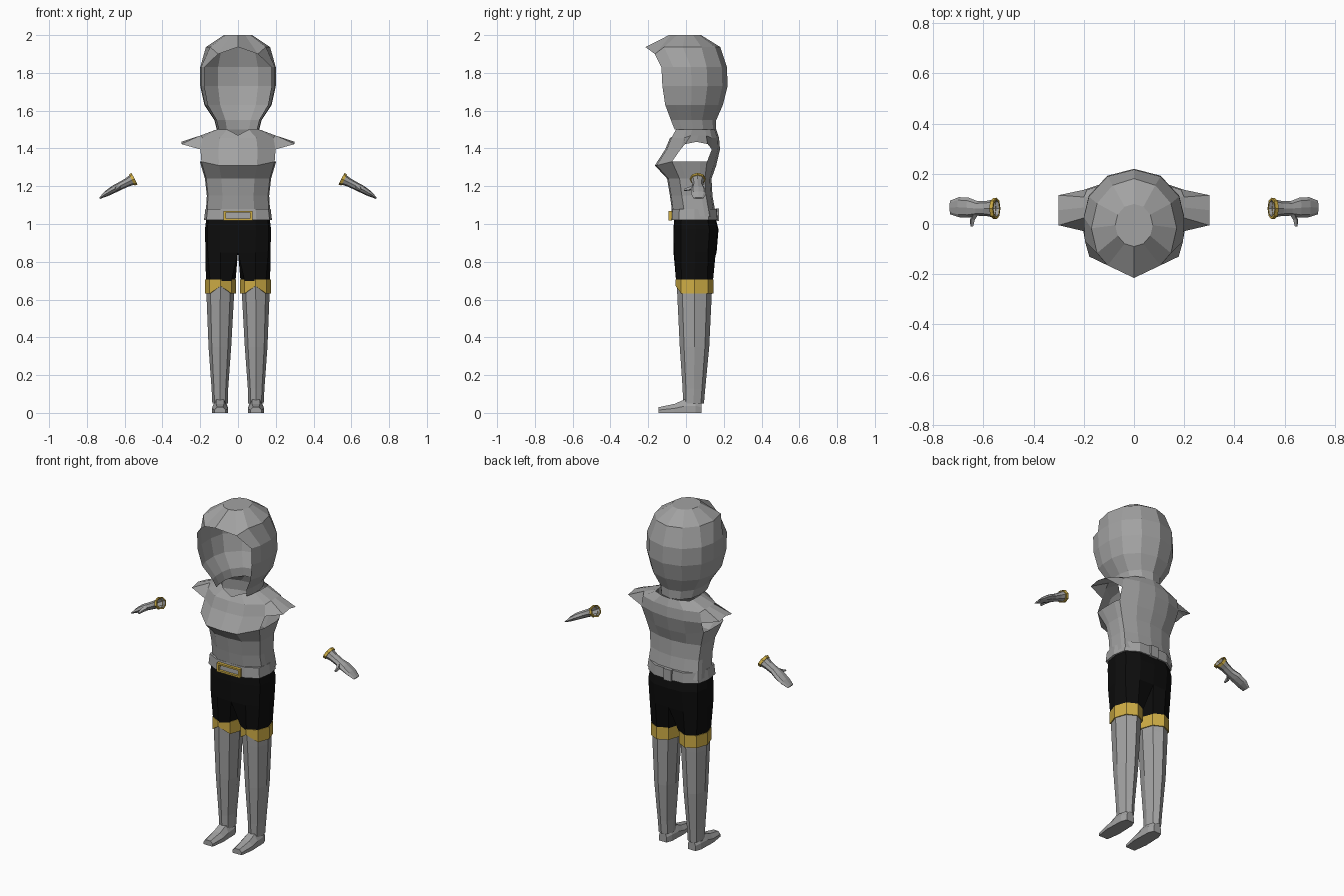
import bpy, bmesh, math
from mathutils import Vector

if "Cube" in bpy.data.objects:
    bpy.data.objects.remove(bpy.data.objects["Cube"])


def material(name, col):
    m = bpy.data.materials.new(name)
    m.diffuse_color = (*col, 1)
    m.use_nodes = True
    m.node_tree.nodes["Principled BSDF"].inputs["Base Color"].default_value = m.diffuse_color
    return m


GREY = material("cloth grey", (0.36, 0.36, 0.36))
GOLD = material("trim gold", (0.62, 0.42, 0.06))
BLACK = material("shorts black", (0.004, 0.004, 0.004))

# Half outlines from front centre to back centre: width and depth fractions
BODY = ((0, 0), (.54, .02), (.93, .17), (1, .5), (.92, .8), (.53, .98), (0, 1))
COAT = ((0, 0), (.5, .03), (.96, .28), (1, .42), (1, .58), (1, .74), (.96, .85), (.5, .96), (0, 1))
HOOD = ((.89, 0), (.98, .18), (1, .45), (.9, .69), (.53, .92), (0, 1))


def half(shape, z, w, front, back):
    return [(w * u, front + (back - front) * v, z) for u, v in shape]


def octagon(cx, cy, rx, ry, z):
    return [(cx + rx * math.sin(a), cy - ry * math.cos(a), z)
            for a in (math.tau * i / 8 for i in range(8))]


def part(name, mat, rows, closed=False, caps=(), skip=(), mirror=True):
    """Skin faces between rows of points, then mirror across x."""
    bm = bmesh.new()
    for side in ((1, -1) if mirror else (1,)):
        vs = [[bm.verts.new((side * x, y, z)) for x, y, z in r] for r in rows]
        for i in range(len(vs) - 1):
            n = len(vs[i])
            for j in range(n if closed else n - 1):
                if (i, j) in skip:
                    continue
                k = (j + 1) % n
                bm.faces.new((vs[i][j], vs[i][k], vs[i + 1][k], vs[i + 1][j]))
        for c in caps:
            bm.faces.new(vs[c])
    bmesh.ops.remove_doubles(bm, verts=bm.verts, dist=0.0005)
    bmesh.ops.recalc_face_normals(bm, faces=bm.faces)
    me = bpy.data.meshes.new(name)
    bm.to_mesh(me)
    bm.free()
    me.materials.append(mat)
    ob = bpy.data.objects.new(name, me)
    bpy.context.collection.objects.link(ob)


def box(name, mat, x0, x1, y0, y1, z0, z1):
    part(name, mat, [[(x0, y0, z), (x1, y0, z), (x1, y1, z), (x0, y1, z)] for z in (z0, z1)],
         closed=True, caps=(0, 1), mirror=False)


# Hood crown, down to the peaked rim
def arc(z, rx, ry, cy):
    return [(rx * math.sin(a), cy - ry * math.cos(a), z)
            for a in (math.pi * i / 6 for i in range(7))]


rim = arc(1.937, .17, .198, -.017)
rim[1] = (.105, -.165, 1.9)
part("hood_crown", GREY, [arc(2, .075, .085, -.005), rim], caps=(0,))

# Hood sides and back, open at the face
part("hood_sides", GREY, [rim[1:]] + [half(HOOD, *r) for r in (
    (1.83, .2, -.13, .217), (1.73, .2, -.125, .22), (1.63, .178, -.11, .195),
    (1.55, .125, -.08, .16), (1.5, .112, -.06, .16))])

# Jacket: neckline, flared shoulders, open armholes, chest ridge, waist
coat = [half(COAT, *r) for r in (
    (1.5, .115, -.06, .16), (1.455, .195, -.085, .175), (1.395, .207, -.11, .18),
    (1.31, .202, -.165, .16), (1.24, .175, -.1, .135), (1.15, .165, -.085, .14),
    (1.04, .172, -.07, .16))]
coat[0][0] = (0, -.06, 1.47)
for j in (3, 4, 5):
    coat[1][j] = (.2, coat[1][j][1], 1.468)
    coat[2][j] = (.3, .055 + .06 * (j - 4), 1.435 - .012 * abs(j - 4))
for j in range(2, 7):
    x, y, z = coat[3][j]
    coat[3][j] = (x, y, z + .02)
part("jacket", GREY, coat, skip={(2, j) for j in range(2, 6)})

# Belt: hollow band
part("belt", GREY, [half(BODY, *r) for r in (
    (1.08, .16, -.065, .15), (1.08, .173, -.076, .165),
    (1.02, .18, -.08, .168), (1.02, .16, -.065, .15))])

# Buckle frame and rear belt loop
for s in (-1, 1):
    box("buckle_side", GOLD, s * .07 - .006, s * .07 + .006, -.092, -.074, 1.018, 1.07)
for z in (1.018, 1.06):
    box("buckle_bar", GOLD, -.064, .064, -.092, -.074, z, z + .01)
box("belt_loop", GREY, -.025, .025, .155, .176, 1.015, 1.083)

# Shorts: hips, then two legs
hip = half(BODY, .85, .172, -.066, .162)
hem = octagon(.092, .045, .078, .097, .69)
part("shorts_hips", BLACK, [half(BODY, 1.03, .168, -.062, .157),
                            half(BODY, .97, .175, -.067, .172), hip])
part("shorts_legs", BLACK, [hip + [(0, .045, .85)], hem[-1:] + hem[:-1]], closed=True)

# Gold stocking tops with a raised front notch
cuff = [octagon(.092, .045, .082 * f, .1 * f, z)
        for f, z in ((.93, .705), (1, .705), (1, .632), (.93, .632))]
for row in cuff[2:]:
    row[0] = (row[0][0], row[0][1], .672)
part("stocking_band", GOLD, cuff, closed=True)

# Stockings
part("stocking", GREY, [octagon(*r) for r in (
    (.092, .045, .076, .094, .69), (.094, .045, .072, .09, .6), (.096, .045, .06, .078, .35),
    (.096, .042, .044, .06, .13), (.095, .04, .041, .055, .05))], closed=True)

# Pointed shoes, lofted from heel to toe
part("shoe", GREY, [
    [(.095 + w * u, y, z1 * v) for u, v in ((-1, 0), (1, 0), (1, .5), (.5, 1), (-.5, 1), (-1, .5))]
    for y, w, z1 in ((.083, .025, .06), (.05, .038, .075), (-.01, .04, .07),
                     (-.06, .042, .048), (-.145, .03, .03))],
     closed=True, caps=(0, -1))

# Gloves along a slanted arm axis
base = Vector((.548, .062, 1.24))
axis = Vector((.89, 0, -.455))
up = Vector((.455, 0, .89))


def glove_ring(s, ry, rn, dy=0, drop=0):
    c = base + axis * s + up * drop
    return [tuple(c + Vector((0, dy + ry * math.cos(a), 0)) + up * (rn * math.sin(a)))
            for a in (math.tau * i / 8 for i in range(8))]


part("glove", GREY, [glove_ring(*r) for r in (
    (.004, .038, .03), (.045, .03, .023), (.085, .029, .021), (.125, .04, .02, .003),
    (.17, .04, .015, .005, -.003), (.212, .027, .004, .004, -.008))],
     closed=True, caps=(-1,))
part("glove_trim", GOLD, [glove_ring(*r) for r in (
    (0, .034, .027), (0, .043, .035), (.016, .041, .033), (.016, .032, .025))], closed=True)


# Thumbs
def thumb_ring(s, y, r, drop):
    c = base + axis * s + up * drop
    return [tuple(c + axis * (r * u) + Vector((0, y, 0)) + up * (r * v))
            for u, v in ((1, 0), (0, 1), (-1, 0), (0, -1))]


part("thumb", GREY, [thumb_ring(.09, -.015, .016, 0), thumb_ring(.11, -.045, .011, -.004),
                     thumb_ring(.115, -.072, .006, -.008)], closed=True, caps=(-1,))
